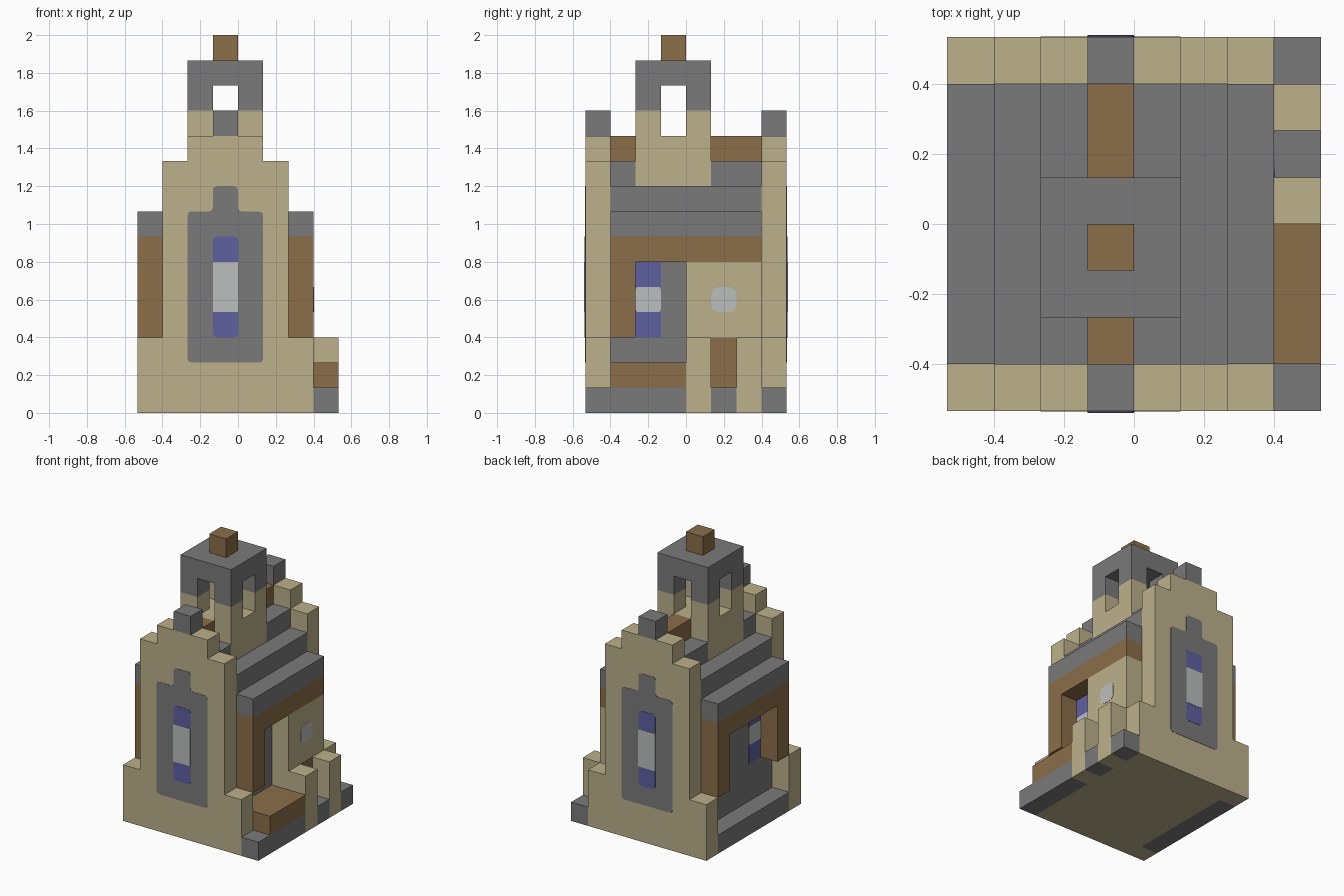
import bpy
import bmesh
from mathutils import Vector

if "Cube" in bpy.data.objects:
    bpy.data.objects.remove(bpy.data.objects["Cube"], do_unlink=True)

U = 2 / 15      # one block
THIN = 0.015    # plate thickness in blocks


def material(name, colour):
    m = bpy.data.materials.new(name)
    m.use_nodes = True
    m.diffuse_color = (*colour, 1)
    m.node_tree.nodes["Principled BSDF"].inputs["Base Color"].default_value = (*colour, 1)
    return m


TAN = material("sandstone", (0.503, 0.440, 0.258))
WOOD = material("brown wood", (0.258, 0.156, 0.067))
GREY = material("grey stone", (0.195, 0.195, 0.195))
BLUE = material("blue glass", (0.112, 0.117, 0.352))
LIGHT = material("light glass", (0.503, 0.515, 0.515))


def prism(name, outline, axis, start, end, mat):
    """Extrude an outline of (across, height) points along x or y."""
    bm = bmesh.new()

    def point(a, z, d):
        return Vector((d, a, z) if axis == "x" else (a, d, z)) * U

    rings = [[bm.verts.new(point(a, z, d)) for a, z in outline] for d in (start, end)]
    for ring in rings:
        bm.faces.new(ring)
    for i in range(len(outline)):
        j = (i + 1) % len(outline)
        bm.faces.new((rings[0][i], rings[0][j], rings[1][j], rings[1][i]))
    bmesh.ops.recalc_face_normals(bm, faces=bm.faces)
    mesh = bpy.data.meshes.new(name)
    bm.to_mesh(mesh)
    bm.free()
    mesh.materials.append(mat)
    ob = bpy.data.objects.new(name, mesh)
    bpy.context.collection.objects.link(ob)
    return ob


def rect(a0, a1, z0, z1):
    return [(a0, z0), (a1, z0), (a1, z1), (a0, z1)]


def box(name, mat, x, y, z):
    return prism(name, rect(*x, *z), "y", *y, mat)


def mirrored(half, centre=-0.5):
    """Full outline from a right-hand half outline."""
    return [(centre + a, z) for a, z in half] + [(centre - a, z) for a, z in reversed(half)]


def rounded(outline, r, steps=4):
    """Round every corner of an outline."""
    out = []
    for i, p in enumerate(outline):
        p = Vector(p)
        a = p + (Vector(outline[i - 1]) - p).normalized() * r
        b = p + (Vector(outline[(i + 1) % len(outline)]) - p).normalized() * r
        for k in range(steps + 1):
            t = k / steps
            out.append(tuple(a * (1 - t) ** 2 + p * 2 * t * (1 - t) + b * t * t))
    return out


# stepped end walls with window panels and finials
gable = mirrored([(3.5, 0), (3.5, 3), (2.5, 3), (2.5, 10), (1.5, 10), (1.5, 11)])
panel = rounded(mirrored([(1.5, 2), (1.5, 8), (0.5, 8), (0.5, 9)]), 0.18)
for side, s in (("front", -1), ("back", 1)):
    prism(side + "_wall", gable, "y", s * 3, s * 4, TAN)
    face = s * 4
    prism(side + "_window_surround", panel, "y", face, face + s * THIN, GREY)
    prism(side + "_window_glass", rounded(rect(-1, 0, 3, 7), 0.18), "y",
          face, face + s * THIN * 2, BLUE)
    prism(side + "_window_pane", rect(-1, 0, 4, 6), "y", face, face + s * THIN * 3, LIGHT)
    box(side + "_finial", GREY, (-1, 0), (s * 3, s * 4), (11, 12))
    box(side + "_corner_stone", GREY, (3, 4), (s * 3, s * 4), (0, 1))

# foundation and inner walls
box("foundation", TAN, (-3, 3), (-3, 3), (0, 1))
box("right_ledge", GREY, (-4, -3), (-3, 3), (0, 1))
box("inner_walls", GREY, (-3, 2), (-3, 3), (1, 6))
box("porch_base", GREY, (3, 4), (-3, 0), (0, 1))
box("porch_floor", WOOD, (2, 4), (-3, 0), (1, 2))

# side windows
for side, face, s in (("left", 2, 1), ("right", -3, -1)):
    prism(side + "_window_glass", rect(-2, -1, 3, 6), "x", face, face + s * THIN, BLUE)
    prism(side + "_window_pane", rounded(rect(-2, -1, 4, 5), 0.12), "x",
          face, face + s * THIN * 2, LIGHT)

# projecting bay with round pane, door and buttresses
box("bay", TAN, (2, 3), (0, 3), (1, 6))
prism("bay_pane", rounded(rect(1, 2, 4, 5), 0.35), "x", 3, 3 + THIN, LIGHT)
prism("bay_door", rect(1, 2, 1, 3), "x", 3, 3 + THIN, WOOD)
box("door_step", GREY, (3, 4), (1, 2), (0, 1))
for label, y in (("front", 0), ("back", 2)):
    box(label + "_buttress", TAN, (3, 4), (y, y + 1), (0, 3))

# timber posts and beam under the eaves
box("left_front_post", WOOD, (2, 3), (-3, -2), (3, 6))
box("right_front_post", WOOD, (-4, -3), (-3, -2), (3, 6))
box("right_back_post", WOOD, (-4, -3), (2, 3), (3, 6))
box("eaves_beam", WOOD, (-4, 3), (-3, 3), (6, 7))

# stepped roof with ridge
stepped_roof = mirrored([(3.5, 7), (3.5, 8), (2.5, 8), (2.5, 9)])
prism("roof", stepped_roof, "y", -3, 3, GREY)
for label, y in (("front", (-3, -2)), ("back", (1, 3))):
    box(label + "_ridge_base", GREY, (-2, 1), y, (9, 10))
    box(label + "_ridge_beam", WOOD, (-1, 0), y, (10, 11))

# open bell tower
box("tower_base", TAN, (-2, 1), (-2, 1), (9, 11))
for xl, x in (("right", -2), ("left", 0)):
    for yl, y in (("front", -2), ("back", 0)):
        pillar = f"tower_{yl}_{xl}_pillar"
        box(pillar + "_lower", TAN, (x, x + 1), (y, y + 1), (11, 12))
        box(pillar + "_upper", GREY, (x, x + 1), (y, y + 1), (12, 13))
box("tower_roof", GREY, (-2, 1), (-2, 1), (13, 14))
box("tower_cap", WOOD, (-1, 0), (-1, 0), (14, 15))
